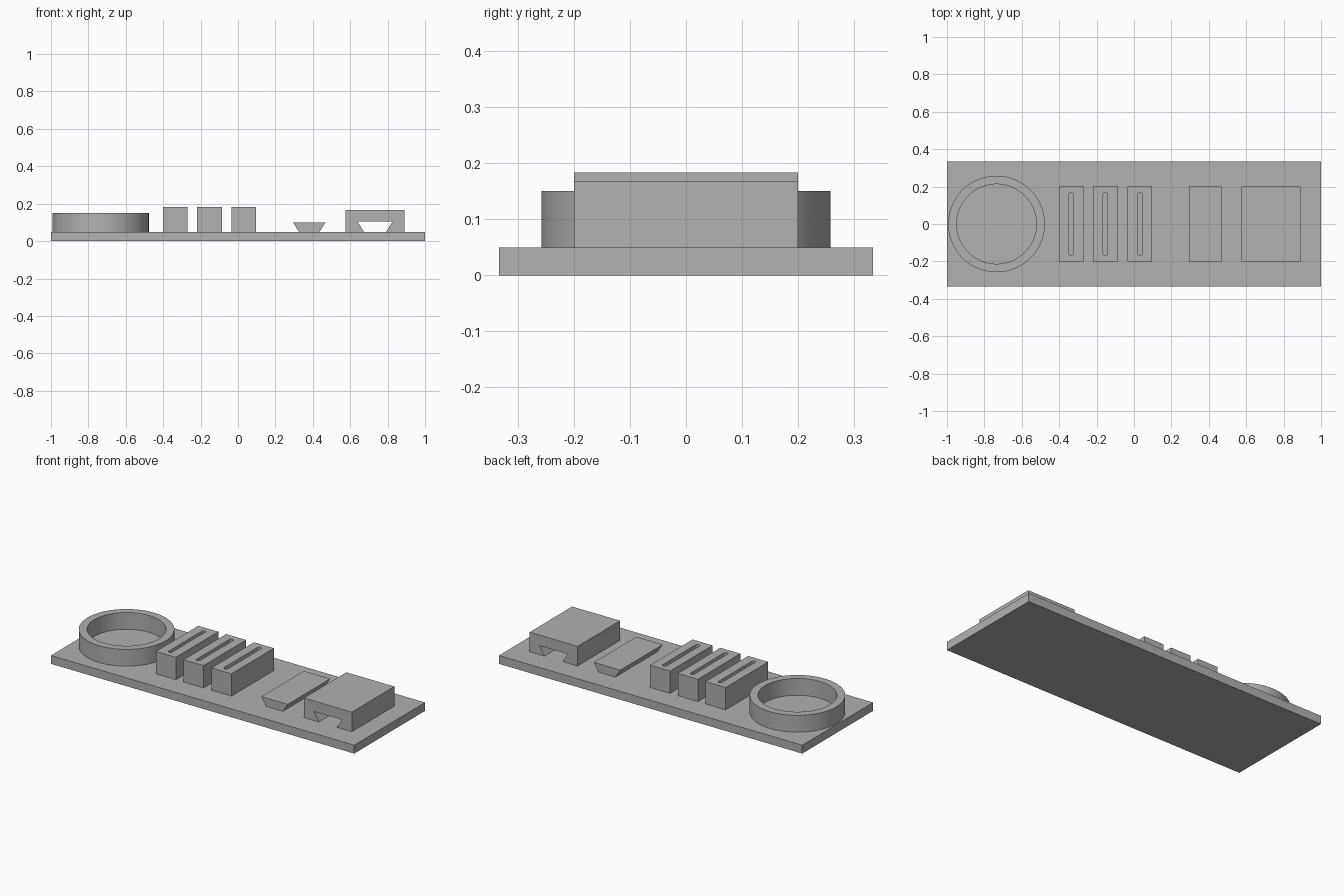
import bpy, bmesh
from math import sin, cos, pi

cube = bpy.data.objects.get("Cube")
if cube:
    bpy.data.objects.remove(cube, do_unlink=True)

grey = bpy.data.materials.new("plain grey")
grey.use_nodes = True
colour = (0.44, 0.44, 0.44, 1)
grey.diffuse_color = colour
grey.node_tree.nodes["Principled BSDF"].inputs["Base Color"].default_value = colour

PLATE_TOP = 0.05
HALF_DEPTH = 0.2


def rectangle(half_x, half_y):
    return [(-half_x, -half_y), (half_x, -half_y), (half_x, half_y), (-half_x, half_y)]


def circle(radius, count=96):
    return [(radius * cos(2 * pi * i / count), radius * sin(2 * pi * i / count))
            for i in range(count)]


def slot(radius, half_length, steps=8):
    """Long narrow outline along y with round ends."""
    straight = half_length - radius
    top = [(radius * cos(pi * i / steps), straight + radius * sin(pi * i / steps))
           for i in range(steps + 1)]
    return top + [(-x, -y) for x, y in top]


def extruded(name, outlines, thickness, location, upright=False):
    """Filled outlines (later ones are holes), thickened about their plane."""
    curve = bpy.data.curves.new(name, "CURVE")
    curve.dimensions = "2D"
    curve.fill_mode = "BOTH"
    curve.extrude = thickness / 2
    for outline in outlines:
        spline = curve.splines.new("POLY")
        spline.points.add(len(outline) - 1)
        for point, (x, y) in zip(spline.points, outline):
            point.co = (x, y, 0, 1)
        spline.use_cyclic_u = True
    obj = bpy.data.objects.new(name, curve)
    bpy.context.collection.objects.link(obj)
    obj.location = location
    if upright:
        obj.rotation_euler.x = pi / 2
    bpy.ops.object.select_all(action="DESELECT")
    obj.select_set(True)
    bpy.context.view_layer.objects.active = obj
    bpy.ops.object.convert(target="MESH")
    obj = bpy.context.object
    # Weld caps to walls
    bm = bmesh.new()
    bm.from_mesh(obj.data)
    bmesh.ops.remove_doubles(bm, verts=bm.verts, dist=1e-5)
    bmesh.ops.recalc_face_normals(bm, faces=bm.faces)
    bm.to_mesh(obj.data)
    bm.free()
    obj.data.materials.clear()
    obj.data.materials.append(grey)
    bpy.ops.object.shade_smooth_by_angle(angle=pi / 6)
    return obj


# Base plate
extruded("base_plate", [rectangle(1, 1 / 3)], PLATE_TOP, (0, 0, PLATE_TOP / 2))

# Open round ring
extruded("ring", [circle(0.258), circle(0.213)], 0.1, (-0.735, 0, PLATE_TOP + 0.05))

# Three slotted blocks, each slot slightly wider than the last
for i in range(3):
    extruded(f"slotted_block_{i + 1}",
             [rectangle(0.066, HALF_DEPTH), slot(0.011 + 0.001 * i, 0.168)],
             0.133, (-0.336 + 0.1835 * i, 0, PLATE_TOP + 0.0665))

# Dovetail rail
extruded("dovetail_rail",
         [[(-0.055, 0), (0.055, 0), (0.087, 0.05), (-0.087, 0.05)]],
         2 * HALF_DEPTH, (0.381, 0, PLATE_TOP), upright=True)

# Dovetail socket block
half = [(0.06, 0), (0.158, 0), (0.158, 0.117)]
socket = [(0.093, 0.054)] + half
socket += [(-x, z) for x, z in reversed(socket)]
extruded("dovetail_socket", [socket], 2 * HALF_DEPTH,
         (0.733, 0, PLATE_TOP), upright=True)
